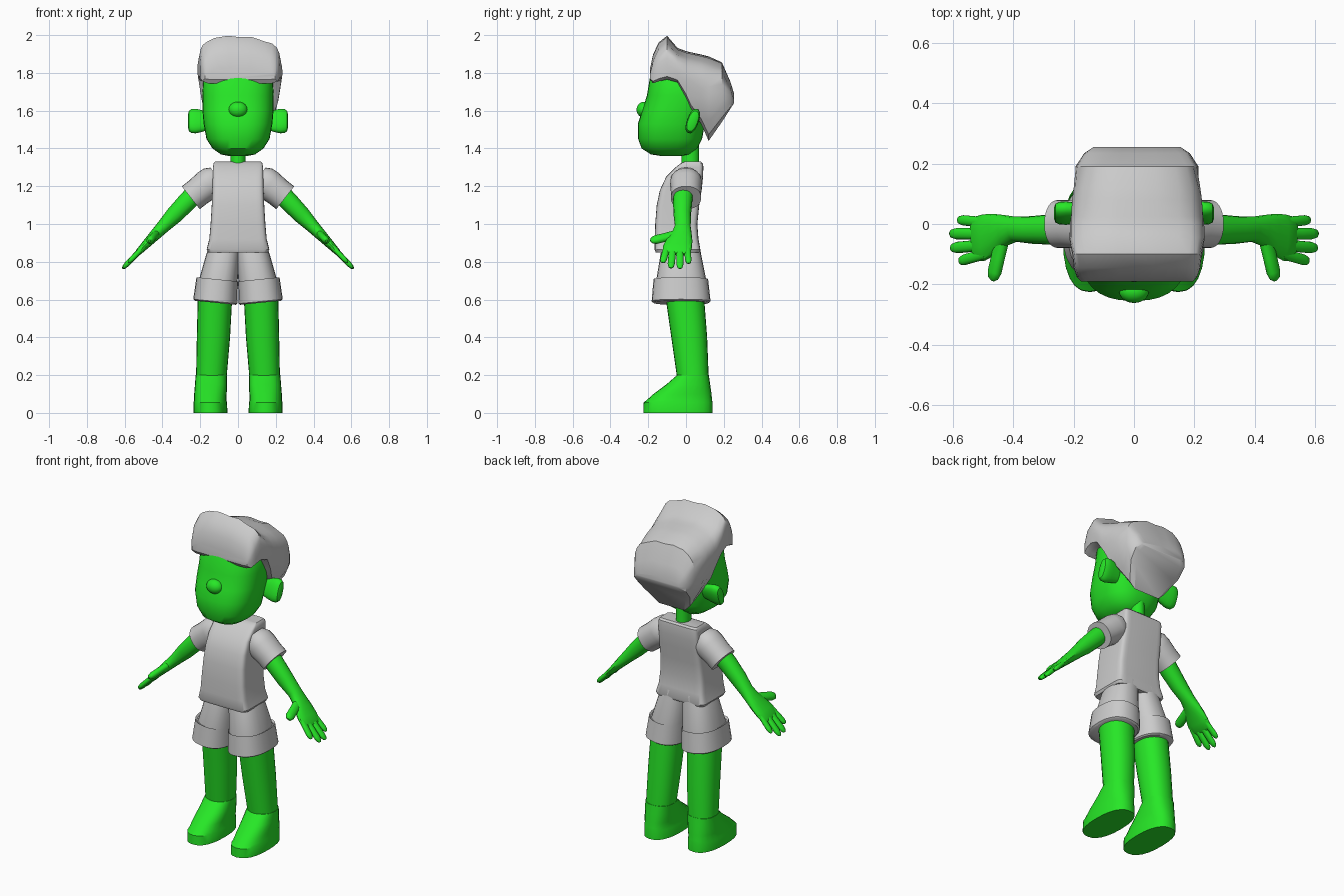
import bpy, bmesh, math
from mathutils import Vector as V

green = bpy.data.materials.new("green")
green.diffuse_color = (0.02, 0.8, 0.02, 1)
X, Y, Z = V((1, 0, 0)), V((0, 1, 0)), V((0, 0, 1))


def section(c, u, v, n=2.3, k=24):
    """Superellipse ring around c with half-axes u and v."""
    pts = []
    for i in range(k):
        a = 2 * math.pi * i / k
        ca, sa = math.cos(a), math.sin(a)
        pts.append(V(c) + u * math.copysign(abs(ca) ** (2 / n), ca)
                   + v * math.copysign(abs(sa) ** (2 / n), sa))
    return pts


def loft(name, rings, mat=None, side=1):
    """Skin a list of rings and cap both ends; side=-1 mirrors in x."""
    bm = bmesh.new()
    rows = [[bm.verts.new((p.x * side, p.y, p.z)) for p in r] for r in rings]
    k = len(rows[0])
    for a, b in zip(rows, rows[1:]):
        for i in range(k):
            j = (i + 1) % k
            bm.faces.new((a[i], a[j], b[j], b[i]))
    bm.faces.new(rows[0])
    bm.faces.new(rows[-1])
    bmesh.ops.recalc_face_normals(bm, faces=bm.faces)
    me = bpy.data.meshes.new(name)
    bm.to_mesh(me)
    bm.free()
    ob = bpy.data.objects.new(name, me)
    bpy.context.collection.objects.link(ob)
    if mat:
        me.materials.append(mat)
    return ob


def stack(rows, n=2.3, k=24):
    """Horizontal rings from rows of (z, x min, x max, y front, y back)."""
    return [section(((a + b) / 2, (f + r) / 2, z), X * (b - a) / 2, Y * (r - f) / 2, n, k)
            for z, a, b, f, r in rows]


def lerp(table, t):
    for (a, p), (b, q) in zip(table, table[1:]):
        if t <= b:
            return p + (q - p) * max(0, (t - a) / (b - a))
    return table[-1][1]


# Head: (z, half width, front, back)
head = [(1.36, .05, -.13, -.03), (1.368, .09, -.185, .02), (1.40, .135, -.235, .06),
        (1.45, .167, -.253, .085), (1.53, .182, -.255, .10), (1.60, .188, -.232, .12),
        (1.68, .188, -.207, .14), (1.77, .184, -.192, .14), (1.84, .14, -.15, .10),
        (1.87, .07, -.09, .05)]
loft("head", stack([(z, -w, w, f, b) for z, w, f, b in head], 2.5, 32), green)

# Neck
loft("neck", stack([(z, -.04, .04, -.025, .07) for z in (1.28, 1.46)], 2), green)

# Nose
bpy.ops.mesh.primitive_uv_sphere_add(segments=24, ring_count=12, location=(0, -.222, 1.605))
nose = bpy.context.object
nose.name = "nose"
nose.scale = (.05, .04, .042)
nose.data.materials.append(green)

# Hair: sections along y of (y, hem z, top z, half width)
width = [(1.44, .10), (1.55, .165), (1.64, .20), (1.80, .225), (2, .225)]
arch = [(.85, 0), (1, .08), (1, .25), (1, .4), (.99, .55), (.97, .68), (.91, .8),
        (.8, .9), (.62, .97), (.3, 1)]
arch += [(0, 1.0)] + [(-u, v) for u, v in reversed(arch)]
hair = []
for y, zb, zt, hw in [(-.19, 1.765, 1.83, .185), (-.175, 1.745, 1.90, .20), (-.145, 1.755, 1.965, .21),
                      (-.10, 1.765, 2.0, .215), (-.045, 1.75, 1.935, .225), (0, 1.67, 1.918, .225),
                      (.025, 1.61, 1.912, .225), (.08, 1.53, 1.90, .225), (.12, 1.44, 1.89, .225),
                      (.19, 1.54, 1.86, .205), (.235, 1.61, 1.76, .175), (.255, 1.64, 1.69, .145)]:
    ring = []
    for u, v in arch:
        z = zb + (zt - zb) * v
        x = .01 + u * min(hw, lerp(width, z))
        z -= v * (.12 * max(0, x) + .006 * (1 - math.cos(45 * (x + .08))))
        ring.append(V((x, y, z)))
    hair.append(ring)
loft("hair", hair)

# Shirt body: (z, half width, front, back)
shirt = [(.85, .158, -.16, .07), (.865, .166, -.166, .076), (.92, .152, -.165, .066),
         (1.0, .145, -.163, .06), (1.1, .139, -.155, .07), (1.18, .136, -.138, .083),
         (1.25, .134, -.105, .09), (1.30, .132, -.055, .092), (1.32, .13, -.03, .09),
         (1.33, .122, -.01, .08)]
loft("shirt_body", stack([(z, -w, w, f, b) for z, w, f, b in shirt], 9, 32))

# Arm frame: d runs down the arm, n is the back-of-hand normal
O, d = V((.2, 0, 1.19)), V((.694, 0, -.72))
n = V((.72, 0, .694))


def at(s, y):
    return O + d * s + Y * y


def limb(stations):
    """Rings along a path of (s, y, half width, half thickness)."""
    t = (at(*stations[-1][:2]) - at(*stations[0][:2])).normalized()
    w = n.cross(t)
    return [section(at(s, y), w * a, n * b, 2.2, 16) for s, y, a, b in stations]


def finger(s0, y0, s1, y1, r):
    steps = [(0, 1), (.45, .95), (.8, .95), (.94, .7), (1, .25)]
    return limb([(s0 + (s1 - s0) * t, y0 + (y1 - y0) * t, r * q, r * .75 * q) for t, q in steps])


for side, tag in ((1, "right"), (-1, "left")):
    # Ear, leaning back
    up, fwd = V((0, .34, .94)), V((0, .94, -.34))
    loft("ear_" + tag, [section((x, .036, 1.545), fwd * .031 * q, up * .068 * q, 2.3, 20)
                        for x, q in ((.15, .7), (.2, .92), (.225, 1), (.247, .97), (.26, .82), (.265, .5))],
         green, side)

    # Sleeve
    sd, sn = V((.787, 0, -.617)), V((.617, 0, .787))
    loft("sleeve_" + tag, [section(V((.25, 0, 1.139)) - sd * t, Y * .08 * q, sn * .077 * q, 2.2)
                           for t, q in ((0, 1), (.05, 1), (.11, 1.06), (.15, 1.02), (.18, .8))], None, side)

    # Arm and palm
    loft("arm_" + tag, limb([(0, -.01, .052, .052), (.1, -.018, .051, .051), (.2, -.02, .046, .046),
                             (.28, -.017, .042, .036), (.33, -.022, .052, .031), (.38, -.034, .068, .026),
                             (.43, -.045, .077, .021), (.47, -.05, .074, .017), (.485, -.05, .06, .009)]),
         green, side)

    # Fingers and thumb
    for i, f in enumerate([(.42, .005, .555, .014, .018), (.43, -.033, .592, -.032, .02),
                           (.43, -.07, .588, -.08, .02), (.42, -.098, .548, -.124, .019)]):
        loft("finger_%d_%s" % (i + 1, tag), finger(*f), green, side)
    loft("thumb_" + tag, finger(.34, -.045, .388, -.188, .027), green, side)

    # Shorts leg and turned-up cuff
    loft("shorts_leg_" + tag, stack([(.90, -.01, .145, -.12, .07), (.84, -.01, .168, -.135, .08),
                                     (.70, .002, .208, -.158, .108), (.62, .006, .215, -.16, .11)], 2.4), None, side)
    cuff = stack([(.70, .002, .212, -.162, .11), (.708, 0, .22, -.172, .117),
                  (.59, .004, .237, -.182, .13), (.583, .012, .228, -.172, .12)], 2.4)
    for ring in cuff:
        for p in ring:
            p.z += (p.x - .12) * .1
    loft("shorts_cuff_" + tag, cuff, None, side)

    # Leg and foot
    loft("leg_" + tag, stack([(.19, .06, .222, -.048, .12), (.40, .042, .218, -.078, .112),
                              (.66, .028, .212, -.115, .092)], 2.2), green, side)
    loft("foot_" + tag, stack([(0, .056, .236, -.226, .14), (.055, .058, .236, -.224, .14),
                               (.068, .062, .232, -.208, .138), (.10, .06, .232, -.172, .135),
                               (.15, .058, .228, -.105, .128), (.20, .058, .224, -.047, .121)], 2.4), green, side)

# Smooth shading with crisp edges
bpy.ops.object.select_all(action='SELECT')
bpy.ops.object.shade_smooth_by_angle(angle=math.radians(35))
